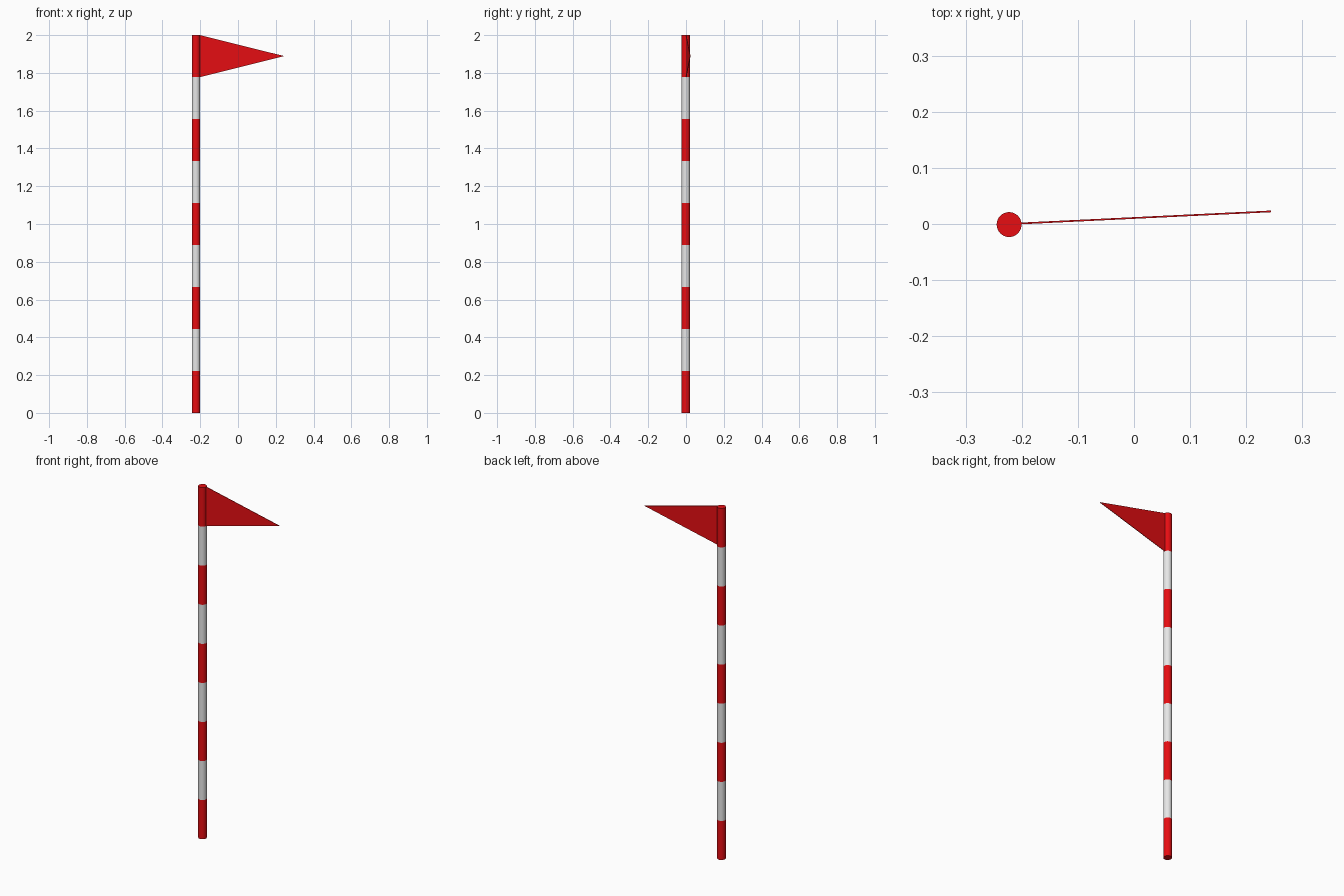
import bpy, bmesh, math

if "Cube" in bpy.data.objects:
    bpy.data.objects.remove(bpy.data.objects["Cube"])

BANDS, HEIGHT, R = 9, 2.0, 0.0222
STEP = HEIGHT / BANDS
PX, PY = -0.2226, -0.001


def material(name, rgb):
    m = bpy.data.materials.new(name)
    m.diffuse_color = (*rgb, 1)
    m.use_nodes = True
    m.node_tree.nodes["Principled BSDF"].inputs["Base Color"].default_value = m.diffuse_color
    return m


red = material("red", (0.8, 0.004, 0.006))
white = material("white", (0.8, 0.8, 0.8))


def make_object(name, bm, mats):
    bmesh.ops.recalc_face_normals(bm, faces=bm.faces[:])
    me = bpy.data.meshes.new(name)
    bm.to_mesh(me)
    bm.free()
    for m in mats:
        me.materials.append(m)
    ob = bpy.data.objects.new(name, me)
    bpy.context.collection.objects.link(ob)
    return ob


# Pole: one cylinder cut into nine alternating bands
bm = bmesh.new()
bmesh.ops.create_cone(bm, cap_ends=True, segments=32, radius1=R, radius2=R, depth=HEIGHT)
bmesh.ops.translate(bm, verts=bm.verts[:], vec=(PX, PY, HEIGHT / 2))
for i in range(1, BANDS):
    bmesh.ops.bisect_plane(bm, geom=bm.verts[:] + bm.edges[:] + bm.faces[:],
                           plane_co=(0, 0, i * STEP), plane_no=(0, 0, 1))
for f in bm.faces:
    band = min(BANDS - 1, int(f.calc_center_median().z / STEP))
    f.material_index = band % 2
    f.smooth = abs(f.normal.z) < 0.5
pole = make_object("pole", bm, [red, white])
bpy.context.view_layer.objects.active = pole
pole.select_set(True)
bpy.ops.object.shade_smooth_by_angle(angle=math.radians(30))

# Pennant: thin triangular plate, swung slightly backwards
T = 0.0015
bm = bmesh.new()
tri = [(PX + R - 0.001, 0.001, HEIGHT), (PX + R - 0.001, 0.001, HEIGHT - STEP),
       (0.2445, 0.0225, HEIGHT - STEP / 2)]
front = bm.faces.new([bm.verts.new((x, y - T, z)) for x, y, z in tri])
ext = bmesh.ops.extrude_face_region(bm, geom=[front], use_keep_orig=True)
bmesh.ops.translate(bm, vec=(0, 2 * T, 0),
                    verts=[g for g in ext["geom"] if isinstance(g, bmesh.types.BMVert)])
make_object("pennant", bm, [red])
